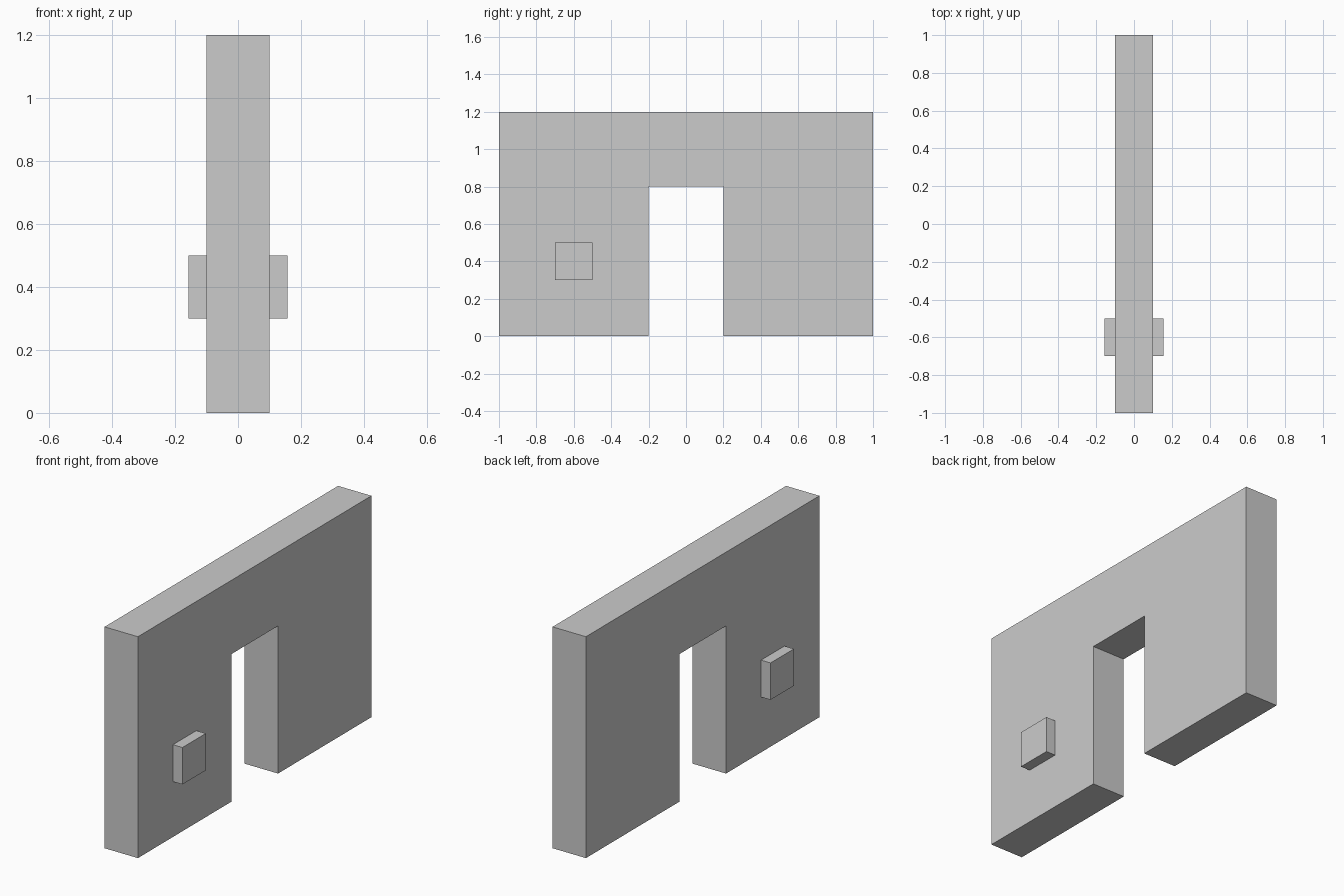
import bpy
import bmesh
from mathutils import Matrix, Vector

cube = bpy.data.objects.get("Cube")
if cube:
    bpy.data.objects.remove(cube, do_unlink=True)

THICKNESS = 0.2
PAD_DEPTH = 0.057

# Single plain grey
grey = bpy.data.materials.new("light grey")
grey.use_nodes = True
colour = (0.6, 0.6, 0.6, 1)
grey.diffuse_color = colour
grey.node_tree.nodes["Principled BSDF"].inputs["Base Color"].default_value = colour


def add_object(name, bm):
    bmesh.ops.recalc_face_normals(bm, faces=bm.faces)
    mesh = bpy.data.meshes.new(name)
    bm.to_mesh(mesh)
    bm.free()
    mesh.materials.append(grey)
    obj = bpy.data.objects.new(name, mesh)
    bpy.context.scene.collection.objects.link(obj)
    return obj


# Wall with a doorway: a (y, z) outline extruded through the thickness
outline = [(-1, 0), (-0.2, 0), (-0.2, 0.8), (0.2, 0.8),
           (0.2, 0), (1, 0), (1, 1.2), (-1, 1.2)]
bm = bmesh.new()
face = bm.faces.new([bm.verts.new((-THICKNESS / 2, y, z)) for y, z in outline])
extruded = bmesh.ops.extrude_face_region(bm, geom=[face], use_keep_orig=True)
moved = [v for v in extruded["geom"] if isinstance(v, bmesh.types.BMVert)]
bmesh.ops.translate(bm, verts=moved, vec=(THICKNESS, 0, 0))
add_object("doorway_wall", bm)

# Square switch pads on both faces of the wall
for name, side in (("left_switch_pad", 1), ("right_switch_pad", -1)):
    bm = bmesh.new()
    centre = Vector((side * (THICKNESS + PAD_DEPTH) / 2, -0.6, 0.4))
    size = Matrix.Diagonal((PAD_DEPTH, 0.2, 0.2, 1))
    bmesh.ops.create_cube(bm, size=1, matrix=Matrix.Translation(centre) @ size)
    add_object(name, bm)
